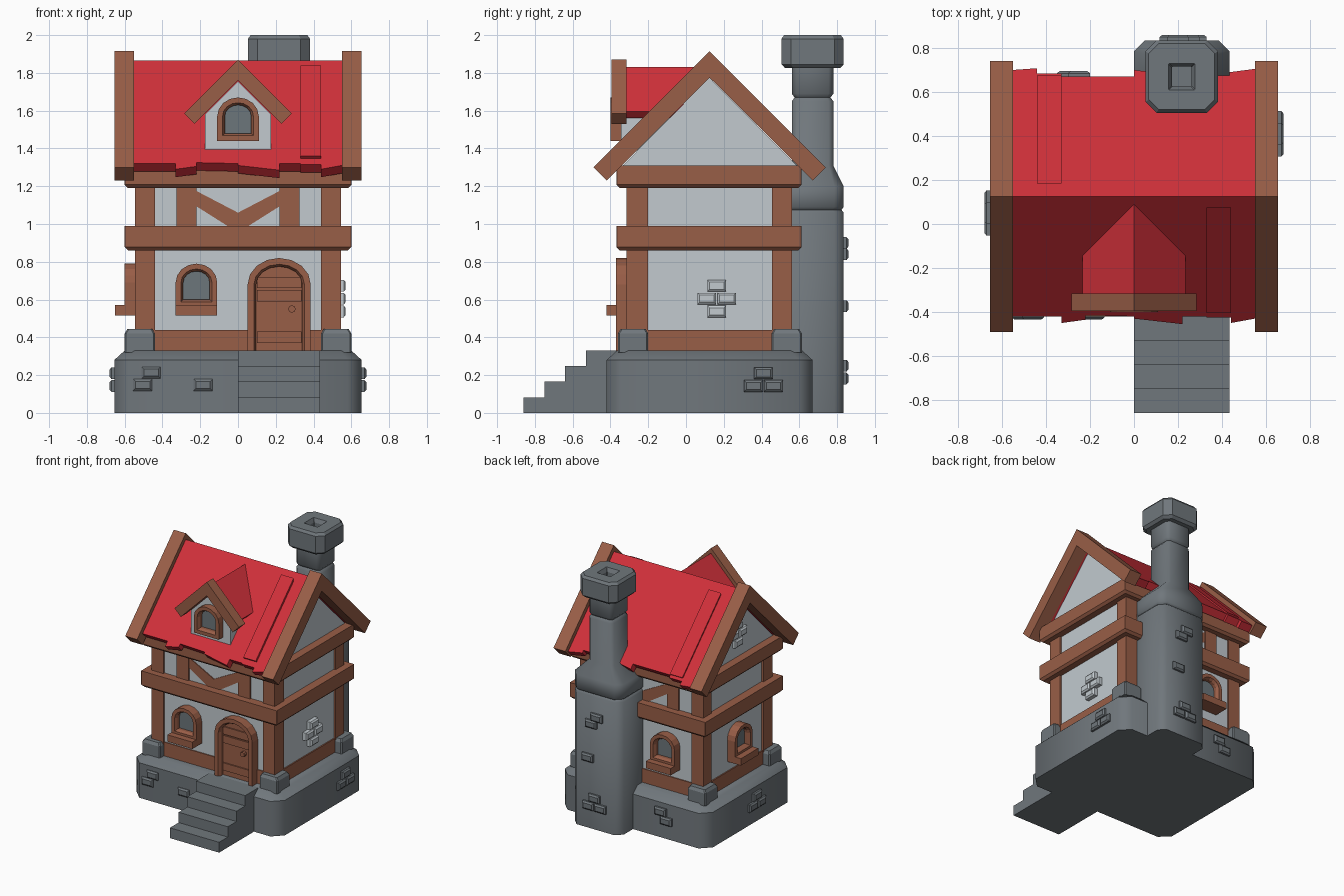
import bpy, bmesh, math

if "Cube" in bpy.data.objects:
    bpy.data.objects.remove(bpy.data.objects["Cube"])

def material(name, rgb):
    m = bpy.data.materials.new(name)
    lin = [(c / 255 / 12.92) if c < 11 else ((c / 255 + 0.055) / 1.055) ** 2.4 for c in rgb]
    m.diffuse_color = (*lin, 1)
    m.use_nodes = True
    m.node_tree.nodes["Principled BSDF"].inputs["Base Color"].default_value = m.diffuse_color
    return m

PLASTER = material("light plaster", (194, 202, 207))
RED = material("red roof", (208, 48, 58))
WOOD = material("brown timber", (153, 94, 71))
STONE = material("grey stone", (112, 119, 124))
GLASS = material("grey glass", (108, 118, 123))

# Frames map (u, v, depth) to world space for each side of the house
FRONT = lambda u, v, d: (u, -d, v)
BACK = lambda u, v, d: (u, d, v)
RIGHT = lambda u, v, d: (d, u, v)
LEFT = lambda u, v, d: (-d, u, v)
UP = lambda u, v, d: (u, v, d)

def loft(name, rings, mat, frame=UP, closed=False, smooth=False):
    """Skin a list of (points, depth) rings; closed joins last to first instead of capping."""
    bm = bmesh.new()
    vs = [[bm.verts.new(frame(u, v, d)) for u, v in pts] for pts, d in rings]
    n = len(vs[0])
    pairs = list(zip(vs, vs[1:])) + ([(vs[-1], vs[0])] if closed else [])
    for a, b in pairs:
        for i in range(n):
            j = (i + 1) % n
            bm.faces.new((a[i], a[j], b[j], b[i]))
    if not closed:
        bm.faces.new(vs[0])
        bm.faces.new(vs[-1])
    bmesh.ops.recalc_face_normals(bm, faces=bm.faces)
    me = bpy.data.meshes.new(name)
    bm.to_mesh(me)
    bm.free()
    me.materials.append(mat)
    if smooth:
        me.shade_smooth()
        me.set_sharp_from_angle(angle=math.radians(46))
    ob = bpy.data.objects.new(name, me)
    bpy.context.collection.objects.link(ob)
    return ob

def prism(name, pts, d0, d1, mat, frame=UP):
    return loft(name, [(pts, d0), (pts, d1)], mat, frame)

def rect(u0, u1, v0, v1):
    return [(u0, v0), (u1, v0), (u1, v1), (u0, v1)]

def octo(cx, cy, hx, hy, c):
    return [(cx + a, cy + b) for a, b in (
        (-hx + c, -hy), (hx - c, -hy), (hx, -hy + c), (hx, hy - c),
        (hx - c, hy), (-hx + c, hy), (-hx, hy - c), (-hx, -hy + c))]

def arch(c, z0, spring, r, rise, n=8):
    return [(c - r, z0), (c + r, z0)] + [
        (c + r * math.cos(math.pi * i / n), spring + rise * math.sin(math.pi * i / n)) for i in range(n + 1)]

def chevron(c, top, half, o):
    return [(c, top), (c + half, top - half), (c + half - o, top - half - o),
            (c, top - 2 * o), (c - half + o, top - half - o), (c - half, top - half)]

def brick(name, frame, u, v, d, w=0.1, h=0.062, mat=STONE, out=0.025):
    def r(k):
        return rect(u - w / 2 + k, u + w / 2 - k, v - h / 2 + k, v + h / 2 - k)
    loft(name, [(r(0), d - 0.02), (r(0), d + out - 0.01), (r(0.012), d + out)], mat, frame)

def arch_frame(name, frame, c, z0, spring, r, rise, wall, out, w):
    o = arch(c, z0, spring, r, rise)
    m = arch(c, z0 + w - 0.012, spring, r - w + 0.012, rise - w + 0.012)
    i = arch(c, z0 + w, spring, r - w, rise - w)
    loft(name, [(o, wall - 0.02), (o, out), (m, out), (i, out - 0.02), (i, wall - 0.02)], WOOD, frame, closed=True)

def window(name, frame, c, z, wall, sill=True):
    arch_frame(name + "_frame", frame, c, z, z + 0.13, 0.11, 0.10, wall, wall + 0.065, 0.04)
    prism(name + "_glass", arch(c, z + 0.02, z + 0.13, 0.09, 0.08), wall - 0.02, wall + 0.02, GLASS, frame)
    if sill:
        prism(name + "_sill", rect(c - 0.11, c + 0.11, z - 0.045, z + 0.01), wall - 0.02, wall + 0.115, WOOD, frame)

# Stone base and steps
CY = 0.125
loft("stone_base", [(octo(0, CY, 0.655, 0.545, 0.075), 0), (octo(0, CY, 0.655, 0.545, 0.075), 0.28),
                    (octo(0, CY, 0.6, 0.49, 0.06), 0.33)], STONE, smooth=True)
stairs = [(-0.4, 0)]
for k in range(4):
    y = -0.86 + 0.11 * k
    stairs += [(y, 0.0825 * k), (y, 0.0825 * (k + 1))]
stairs += [(-0.36, 0.33), (-0.36, 0)]
prism("front_steps", stairs[1:], 0, 0.435, STONE, RIGHT)

# Plaster walls and gable
prism("walls", rect(-0.53, 0.53, -0.3, 0.545), 0.3, 1.25, PLASTER)
prism("gable", [(-0.345, 1.3), (0.595, 1.3), (CY, 1.775)], -0.535, 0.535, PLASTER, RIGHT)

# Corner posts with stone feet
for sx in (-1, 1):
    for y0, y1, fy in ((-0.315, -0.2, -0.28), (0.455, 0.56, 0.533)):
        prism("corner_post", rect(*sorted((sx * 0.44, sx * 0.545)), y0, y1), 0.33, 1.22, WOOD)
        a = octo(sx * 0.52, fy, 0.08, 0.08, 0.008)
        b = octo(sx * 0.52, fy, 0.067, 0.067, 0.008)
        loft("post_foot", [(a, 0.32), (a, 0.42), (b, 0.443)], STONE)

# Horizontal beams
prism("sill_beam", rect(-0.54, 0.54, -0.308, 0.553), 0.325, 0.44, WOOD)
for name, z0, z1 in (("middle_beam", 0.86, 0.99), ("top_beam", 1.19, 1.31)):
    loft(name, [(octo(0, 0.122, 0.582, 0.472, 0.002), z0), (octo(0, 0.122, 0.6, 0.49, 0.002), z0 + 0.018),
                (octo(0, 0.122, 0.6, 0.49, 0.002), z1)], WOOD)

# Upper studs and braces, front and back
for frame, d in ((FRONT, 0.312), (BACK, 0.557)):
    for s in (-1, 1):
        prism("upper_stud", rect(*sorted((s * 0.22, s * 0.325))  , 0.97, 1.21), d - 0.03, d, WOOD, frame)
        prism("brace", [(s * 0.23, 1.1), (s * 0.23, 1.18), (0, 1.06), (0, 0.98), (s * 0.04, 0.98)],
              d - 0.03, d - 0.005, WOOD, frame)

# Windows
window("front_window", FRONT, -0.22, 0.56, 0.305)
window("back_window", BACK, -0.22, 0.56, 0.55)
window("left_window", LEFT, CY, 0.56, 0.535)

# Door
arch_frame("door_frame", FRONT, 0.218, 0.28, 0.68, 0.167, 0.14, 0.3, 0.37, 0.045)
prism("door", arch(0.218, 0.33, 0.68, 0.13, 0.105), 0.28, 0.325, WOOD, FRONT)
for z in (0.4, 0.62, 0.69):
    prism("door_band", rect(0.1, 0.336, z - 0.03, z + 0.03), 0.32, 0.335, WOOD, FRONT)
knob = [(0.285 + 0.02 * math.cos(k * math.pi / 4), 0.55 + 0.02 * math.sin(k * math.pi / 4)) for k in range(8)]
prism("door_knob", knob, 0.32, 0.355, WOOD, FRONT)

# Main roof made of uneven strips: side, x range, length at each end, lift, start
def roof_strip(s, x0, x1, l0, l1, lift=0.0, start=0.0):
    def side(n):
        z = 1.865 + lift
        return [(CY + s * y, z - h) for y, h in
                ((start, start), (n, n), (n - 0.042, n + 0.042), (start, start + 0.085))]
    loft("roof_strip", [(side(l0), x0), (side(l1), x1)], RED, RIGHT)

for strip in ((-1, -0.55, -0.33, 0.545, 0.545), (-1, -0.33, -0.22, 0.575, 0.56), (-1, -0.22, 0, 0.54, 0.545),
              (-1, 0, 0.22, 0.555, 0.58), (-1, 0.22, 0.33, 0.545, 0.545), (-1, 0.33, 0.44, 0.55, 0.55),
              (-1, 0.33, 0.44, 0.53, 0.53, 0.025, 0.05), (-1, 0.44, 0.55, 0.575, 0.555),
              (1, -0.55, -0.44, 0.575, 0.583), (1, -0.44, -0.33, 0.56, 0.56),
              (1, -0.44, -0.33, 0.55, 0.55, 0.015, 0.06), (1, -0.33, 0, 0.545, 0.545),
              (1, 0, 0.22, 0.575, 0.55), (1, 0.22, 0.435, 0.55, 0.55), (1, 0.435, 0.55, 0.565, 0.58)):
    roof_strip(*strip)

# Timber boards along the gable edges
for frame in (LEFT, RIGHT):
    prism("gable_board", chevron(CY, 1.915, 0.615, 0.07), 0.55, 0.655, WOOD, frame)

# Dormer
prism("dormer_wall", [(-0.175, 1.39), (0.175, 1.39), (0.175, 1.58), (0, 1.755), (-0.175, 1.58)],
      -0.03, 0.345, PLASTER, FRONT)
prism("dormer_roof", chevron(0, 1.83, 0.235, 0.035), -0.1, 0.32, RED, FRONT)
prism("dormer_board", chevron(0, 1.87, 0.285, 0.055), 0.315, 0.395, WOOD, FRONT)
window("dormer_window", FRONT, 0, 1.44, 0.335, sill=False)

# Chimney with hollow cap
X, Y = 0.217, 0.618
big = lambda h, c=0.05: octo(X, Y, h, h, c)
slim = lambda h, c: octo(X, 0.67, h, h, c)
loft("chimney", [(big(0.217), 0), (big(0.217), 1.06), (big(0.205), 1.075), (big(0.217), 1.09), (big(0.217), 1.2),
                 (slim(0.11, 0.025), 1.31), (slim(0.11, 0.025), 1.65), (slim(0.095, 0.02), 1.67),
                 (slim(0.11, 0.025), 1.69), (slim(0.11, 0.025), 1.83)], STONE, smooth=True)
loft("chimney_cap", [(slim(0.145, 0.045), 1.825), (slim(0.165, 0.05), 1.845), (slim(0.165, 0.05), 1.98),
                     (slim(0.15, 0.045), 2.0), (slim(0.06, 0.003), 2.0), (slim(0.045, 0.003), 1.97),
                     (slim(0.045, 0.003), 1.85)], STONE)

# Loose bricks: frame, surface depth, positions
def cluster(name, frame, d, spots, mat=STONE, out=0.025):
    for u, v in spots:
        brick(name, frame, u, v, d, mat=mat, out=out)

def trio(u, v):
    return [(u, v + 0.035), (u - 0.053, v - 0.033), (u + 0.053, v - 0.033)]

def cross(u, v):
    return [(u, v + 0.068), (u - 0.053, v), (u + 0.053, v), (u, v - 0.068)]

cluster("base_brick", FRONT, 0.42, [(-0.46, 0.213), (-0.505, 0.148), (-0.185, 0.148)], out=0.015)
cluster("base_brick", RIGHT, 0.655, trio(0.41, 0.175))
cluster("base_brick", LEFT, 0.655, trio(0.05, 0.175))
cluster("base_brick", BACK, 0.67, [(-0.25, 0.21), (-0.3, 0.145)])
cluster("chimney_brick", BACK, 0.835, [(0.2, 0.9), (0.25, 0.84), (0.28, 0.565), *trio(0.22, 0.215)])
cluster("wall_brick", RIGHT, 0.53, cross(0.163, 0.605), PLASTER, 0.04)
cluster("gable_brick", LEFT, 0.535, cross(0.125, 1.5), PLASTER, 0.03)
